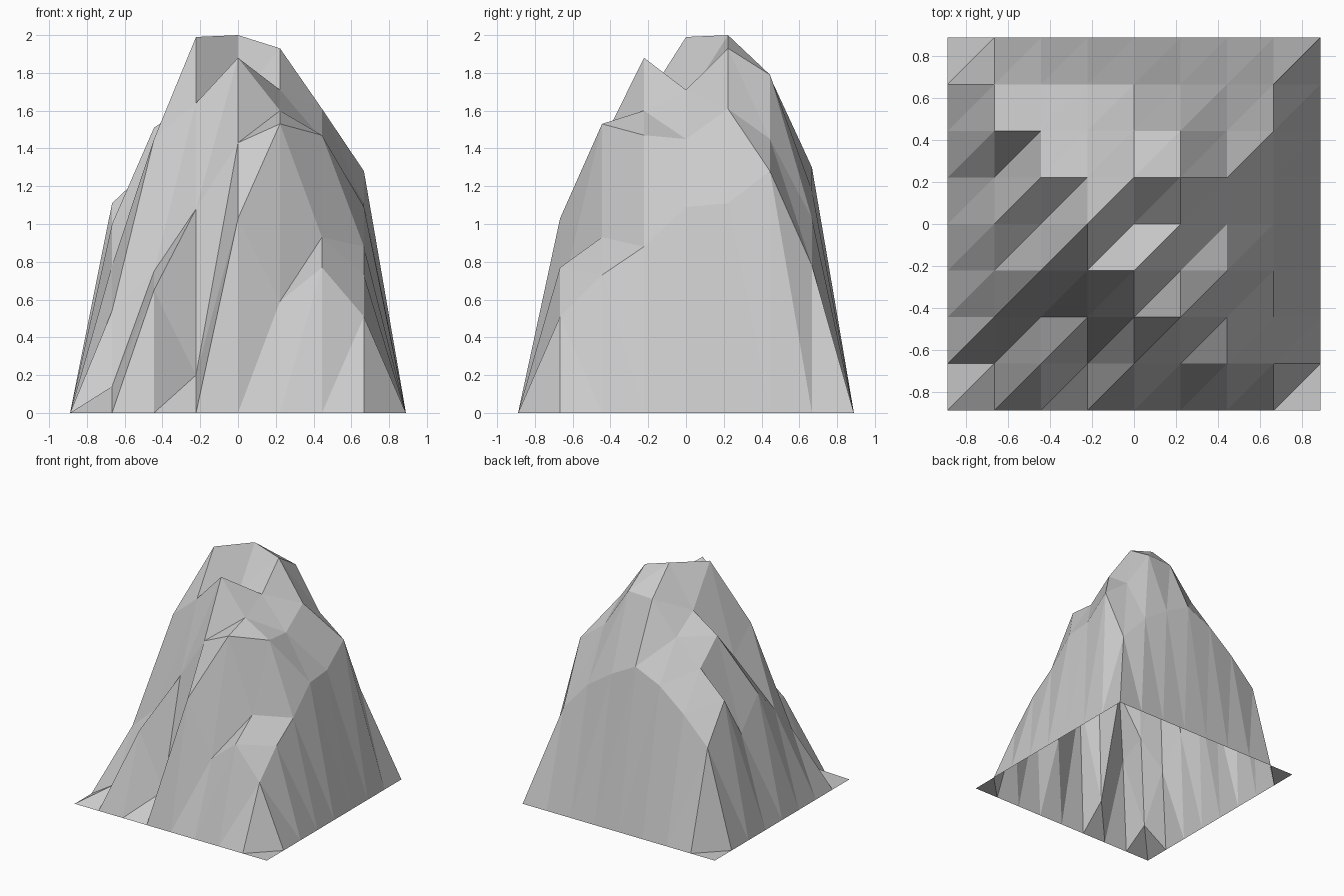
import bpy
import bmesh

N = 8                  # cells per side
STEP = 2 * 0.889 / N

# interior heights, rows from front to back, each row left to right; the rim lies on z = 0
HEIGHTS = [
    [0.14, 0.65, 0.20, 1.03, 0.59, 0.77, 0.51],
    [0.54, 0.75, 1.08, 1.43, 1.53, 0.93, 0.73],
    [0.78, 1.45, 1.64, 1.88, 1.60, 1.47, 0.88],
    [1.00, 1.25, 1.99, 1.65, 1.71, 1.45, 1.09],
    [0.75, 1.51, 1.66, 2.00, 1.93, 1.61, 1.11],
    [1.11, 1.32, 1.52, 1.78, 1.79, 1.45, 1.28],
    [0.80, 1.02, 1.20, 1.30, 1.18, 1.03, 0.78],
]


def height(i, j):
    if 0 < i < N and 0 < j < N:
        return HEIGHTS[j - 1][i - 1]
    return 0.0


# open faceted height field, every cell split along the same diagonal
bm = bmesh.new()
grid = [[bm.verts.new((-0.889 + i * STEP, -0.889 + j * STEP, height(i, j)))
         for i in range(N + 1)] for j in range(N + 1)]
for j in range(N):
    for i in range(N):
        a, b = grid[j][i], grid[j][i + 1]
        c, d = grid[j + 1][i + 1], grid[j + 1][i]
        bm.faces.new((a, b, c))
        bm.faces.new((a, c, d))

mesh = bpy.data.meshes.new("mountain")
bm.to_mesh(mesh)
bm.free()
bpy.context.collection.objects.link(bpy.data.objects.new("mountain", mesh))
